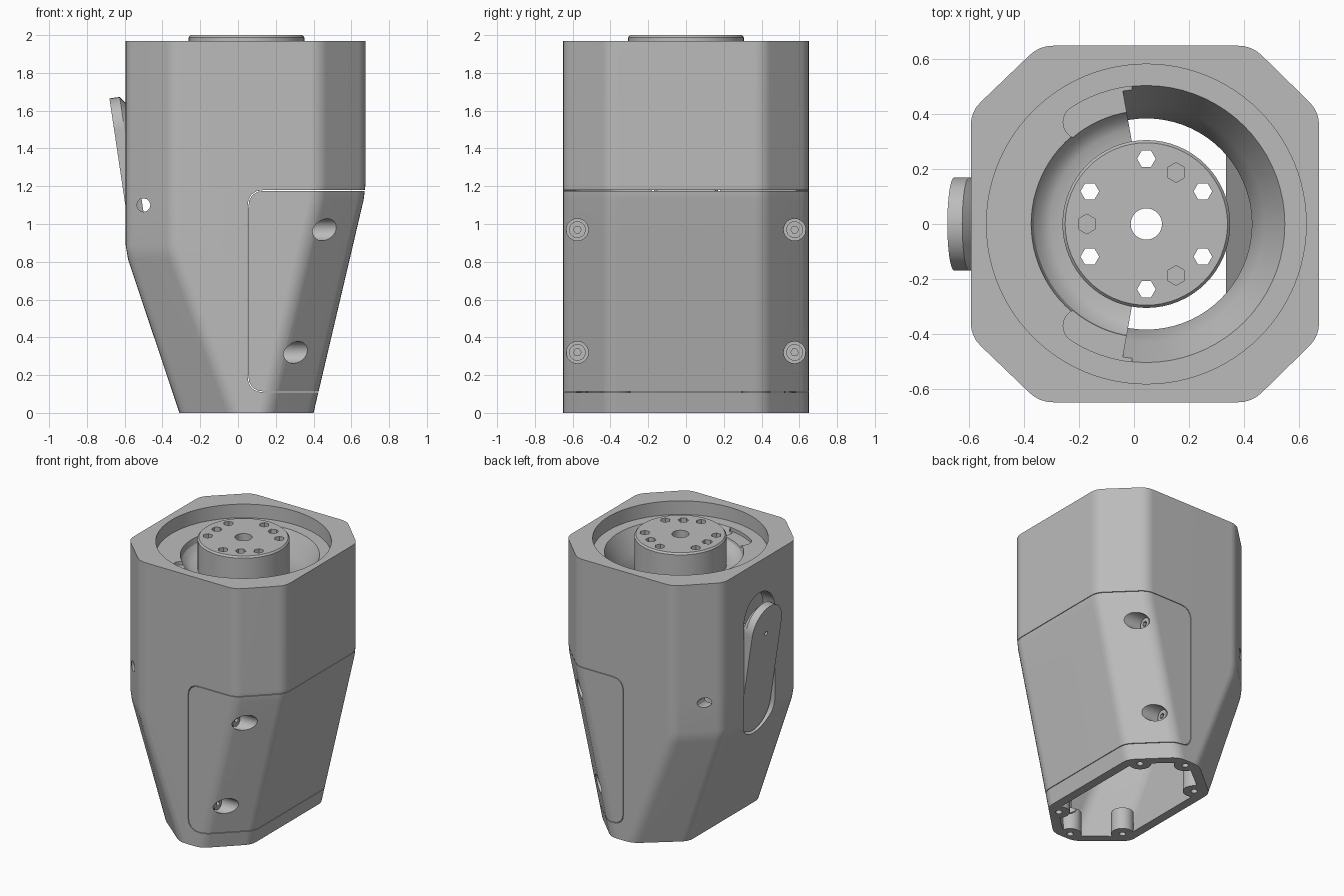
import bpy, bmesh, math
from mathutils import Vector

cube = bpy.data.objects.get("Cube")
if cube:
    bpy.data.objects.remove(cube, do_unlink=True)

grey = bpy.data.materials.new("machined_grey")
grey.use_nodes = True
COLOUR = (0.5, 0.5, 0.5, 1)
grey.diffuse_color = COLOUR
grey.node_tree.nodes["Principled BSDF"].inputs["Base Color"].default_value = COLOUR
CX = 0.045          # axis of the bore and hub


def loft(name, rings):
    """Closed solid through a list of equal-length rings."""
    bm = bmesh.new()
    vr = [[bm.verts.new(p) for p in ring] for ring in rings]
    n = len(vr[0])
    for a, b in zip(vr, vr[1:]):
        for i in range(n):
            bm.faces.new((a[i], a[(i + 1) % n], b[(i + 1) % n], b[i]))
    bm.faces.new(vr[0][::-1])
    bm.faces.new(vr[-1])
    bmesh.ops.recalc_face_normals(bm, faces=bm.faces)
    me = bpy.data.meshes.new(name)
    bm.to_mesh(me)
    bm.free()
    me.materials.append(grey)
    ob = bpy.data.objects.new(name, me)
    bpy.context.collection.objects.link(ob)
    return ob


def cyl(name, r, p0, p1, n=32, phase=0.0):
    p0, p1 = Vector(p0), Vector(p1)
    q = (p1 - p0).to_track_quat('Z', 'Y')
    circle = [q @ Vector((r * math.cos(phase + math.tau * i / n),
                          r * math.sin(phase + math.tau * i / n), 0)) for i in range(n)]
    return loft(name, [[p + c for c in circle] for p in (p0, p1)])


def revolve(name, profile, a0, a1, n=40):
    """Sweep an (r, z) profile about the hub axis between two angles in degrees."""
    angles = [math.radians(a0 + (a1 - a0) * i / n) for i in range(n + 1)]
    return loft(name, [[(CX + r * math.cos(a), r * math.sin(a), z) for r, z in profile]
                       for a in angles])


def combine(ob, cutter, op='DIFFERENCE'):
    m = ob.modifiers.new("cut", 'BOOLEAN')
    m.operation, m.solver, m.object = op, 'EXACT', cutter
    bpy.context.view_layer.objects.active = ob
    bpy.ops.object.modifier_apply(modifier=m.name)
    bpy.data.objects.remove(cutter, do_unlink=True)


def rounded(pts, r, n=4):
    """Round every corner of a 2D polygon."""
    pts = [Vector(p) for p in pts]
    out = []
    for i, p in enumerate(pts):
        a = p + (pts[i - 1] - p).normalized() * r
        b = p + (pts[(i + 1) % len(pts)] - p).normalized() * r
        for k in range(n + 1):
            t = k / n
            out.append(a * (1 - t) ** 2 + p * (2 * t * (1 - t)) + b * t * t)
    return out


def stadium(r, half, n=16):
    pts = []
    for s in (0, 1):
        for i in range(n + 1):
            a = math.pi * (s + i / n)
            pts.append((r * math.cos(a), r * math.sin(a) + (half if s == 0 else -half)))
    return pts


def section(z, inset=0.0):
    """Octagonal slice of the tapered body."""
    tl, tr = min(z / 0.85, 1), min(z / 1.17, 1)
    l, r, y = -0.31 - 0.285 * tl + inset, 0.40 + 0.275 * tr - inset, 0.65 - inset
    k = 0.586 * inset
    cl, cr, cy = 0.29 - 0.04 * tl - k, 0.245 - k, 0.24 - k
    half = [(l, -y + cy), (l + cl, -y), (r - cr, -y), (r, -y + cy)]
    ring = half + [(x, -v) for x, v in reversed(half)]
    return [(p.x, p.y, z) for p in rounded(ring, 0.05)]


def finish(ob, angle=25):
    for o in bpy.context.selected_objects:
        o.select_set(False)
    ob.select_set(True)
    bpy.context.view_layer.objects.active = ob
    bpy.ops.object.shade_smooth_by_angle(angle=math.radians(angle))
    w = ob.modifiers.new("weighted_normals", 'WEIGHTED_NORMAL')
    w.keep_sharp = True


# Body shell and its inner cavity, which leaves bosses for the screws
body = loft("body", [section(z) for z in (0, 0.81, 0.89, 1.13, 1.21, 1.97)])
cavity = loft("cavity", [section(z, 0.065) for z in (-0.02, 0.85, 1.17, 1.5)])
base_holes = [(x, s * y) for x, y in ((0.30, 0.42), (0.055, 0.595), (-0.21, 0.37)) for s in (1, -1)]
for x, y in base_holes:
    combine(cavity, cyl("boss", 0.075, (x, y, -0.1), (x, y, 0.16)))
side_screws = [(0.36 if z > 0.5 else 0.21, s * 0.575, z) for z in (0.97, 0.32) for s in (1, -1)]
for x, y, z in side_screws:
    combine(cavity, cyl("boss", 0.09, (x - 0.08, y, z), (x + 0.5, y, z)))
combine(body, cavity)
for x, y in base_holes:
    combine(body, cyl("hole", 0.022, (x, y, -0.1), (x, y, 0.1), 16))

# Top bore, hub seat, open channel and rounded groove
combine(body, cyl("bore", 0.583, (CX, 0, 1.87), (CX, 0, 2.1), 96))
combine(body, cyl("hub_seat", 0.303, (CX, 0, 1.4), (CX, 0, 2.1), 64))
combine(body, revolve("channel", [(0.29, 1.9), (0.52, 1.9), (0.505, 1.87), (0.43, 1.72),
                                  (0.385, 1.62), (0.385, 1.42), (0.29, 1.42)], -100, 100))
combine(body, revolve("groove", [(0.29, 1.9), (0.42, 1.9), (0.42, 1.87), (0.41, 1.83),
                                 (0.385, 1.8), (0.35, 1.782), (0.29, 1.775)], 98, 262))
for s in (1, -1):
    combine(body, revolve("slot", [(0.381, 1.9), (0.505, 1.9), (0.505, 1.845), (0.381, 1.845)],
                          s * 96, s * 123, 10))
    a = math.radians(s * 123)
    x, y = CX + 0.443 * math.cos(a), 0.443 * math.sin(a)
    combine(body, cyl("slot_end", 0.062, (x, y, 1.846), (x, y, 1.9)))

# Counterbores, cross hole and lever slot
for x, y, z in side_screws:
    combine(body, cyl("counterbore", 0.058, (x, y, z), (1, y, z)))
combine(body, cyl("cross_hole", 0.036, (-0.5, -1, 1.1), (-0.5, 1, 1.1), 12))
combine(body, loft("lever_slot", [[(x, a, 1.22 + b) for a, b in stadium(0.18, 0.34)]
                                  for x in (-0.9, -0.5)]))

# Fine seam around the removable cover
def seam_block(w):
    outline = rounded([(0.05 + w, 0.108 + w), (0.9 - w, 0.108 + w),
                       (0.9 - w, 1.18 - w), (0.05 + w, 1.18 - w)], 0.09)
    return loft("seam", [[(p.x, y, p.y) for p in outline] for y in (-0.8 + w, 0.8 - w)])


seam = seam_block(0)
inner = seam_block(0.004)
inner.scale.y = 1.2
bpy.context.view_layer.update()
combine(seam, inner)
combine(body, seam)
finish(body)

# Central hub with a chamfered rim
hub = loft("hub", [[(CX + r * math.cos(math.tau * i / 64), r * math.sin(math.tau * i / 64), z)
                    for i in range(64)] for r, z in ((0.306, 1.5), (0.306, 1.988), (0.296, 2.0))])
combine(hub, cyl("centre_hole", 0.057, (CX, 0, 1.4), (CX, 0, 2.1)))
for i in range(6):
    a = math.radians(30 + 60 * i)
    x, y = CX + 0.238 * math.cos(a), 0.238 * math.sin(a)
    combine(hub, cyl("hex_hole", 0.034, (x, y, 1.4), (x, y, 2.1), 6))
for i in range(3):
    a = math.radians(60 + 120 * i)
    x, y = CX + 0.217 * math.cos(a), 0.217 * math.sin(a)
    combine(hub, cyl("socket", 0.036, (x, y, 1.93), (x, y, 2.1), 6, math.pi / 6))
finish(hub)

# Socket-head screws in the side counterbores
for i, (x, y, z) in enumerate(side_screws):
    screw = cyl("side_screw_%d" % (i + 1), 0.044, (x - 0.02, y, z), (x + 0.03, y, z))
    combine(screw, cyl("socket", 0.02, (x + 0.01, y, z), (x + 0.1, y, z), 6))
    finish(screw)

# Tilted lever sitting in the slot
up = Vector((-0.14, 0, 0.94)).normalized()
inward = Vector((up.z, 0, -up.x))
mid = Vector((-0.61, 0, 1.19))
lever = loft("lever", [[mid + inward * d + Vector((0, a * s, 0)) + up * (b * s)
                        for a, b in stadium(0.17, 0.31)]
                       for d, s in ((0, 1), (0.055, 1), (0.09, 0.9))])
pin = mid + up * 0.27
combine(lever, cyl("pin_hole", 0.015, pin - inward * 0.1, pin + inward * 0.05, 16))
finish(lever)
